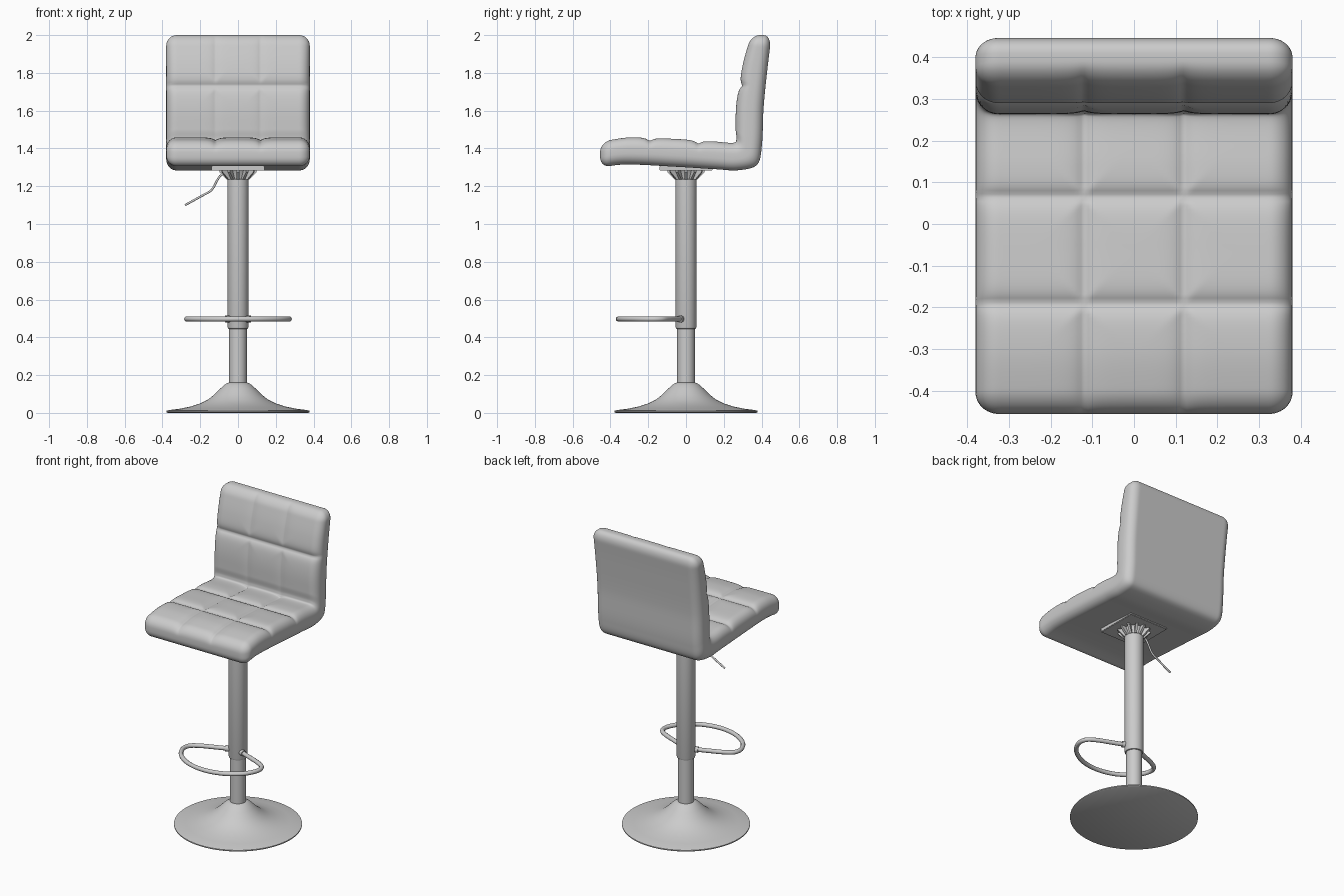
import bpy, bmesh, math
from mathutils import Vector

if "Cube" in bpy.data.objects:
    bpy.data.objects.remove(bpy.data.objects["Cube"])

grey = bpy.data.materials.new("plain grey")
grey.diffuse_color = (0.6, 0.6, 0.6, 1)
grey.use_nodes = True
grey.node_tree.nodes["Principled BSDF"].inputs["Base Color"].default_value = grey.diffuse_color


def finish(name, bm, angle=35):
    bmesh.ops.recalc_face_normals(bm, faces=bm.faces)
    me = bpy.data.meshes.new(name)
    bm.to_mesh(me)
    bm.free()
    me.materials.append(grey)
    ob = bpy.data.objects.new(name, me)
    bpy.context.collection.objects.link(ob)
    bpy.ops.object.select_all(action='DESELECT')
    ob.select_set(True)
    bpy.context.view_layer.objects.active = ob
    bpy.ops.object.shade_smooth_by_angle(angle=math.radians(angle))
    return ob


def smooth_at(knots, s):
    """Cubic interpolation through (s, vector) knots."""
    n = len(knots)
    i = 0
    while i < n - 2 and s > knots[i + 1][0]:
        i += 1

    def slope(k):
        a, b = knots[max(k - 1, 0)], knots[min(k + 1, n - 1)]
        return (b[1] - a[1]) / (b[0] - a[0])
    (s0, p0), (s1, p1) = knots[i], knots[i + 1]
    h = s1 - s0
    t = (s - s0) / h
    return (p0 * (2*t**3 - 3*t*t + 1) + slope(i) * h * (t**3 - 2*t*t + t)
            + p1 * (3*t*t - 2*t**3) + slope(i + 1) * h * (t**3 - t*t))


def lathe(name, profile, seg=64):
    bm = bmesh.new()
    rings = [[bm.verts.new((r * math.cos(2*math.pi*k/seg), r * math.sin(2*math.pi*k/seg), z))
              for k in range(seg)] for r, z in profile]
    for a, b in zip(rings, rings[1:]):
        for k in range(seg):
            bm.faces.new((a[k], a[(k+1) % seg], b[(k+1) % seg], b[k]))
    bm.faces.new(rings[0])
    bm.faces.new(rings[-1])
    return finish(name, bm)


def tube(name, pts, radius, steps=8):
    knots = [(float(i), Vector(p)) for i, p in enumerate(pts)]
    cu = bpy.data.curves.new(name, 'CURVE')
    cu.dimensions = '3D'
    cu.bevel_depth = radius
    cu.bevel_resolution = 3
    cu.use_fill_caps = True
    total = (len(pts) - 1) * steps
    sp = cu.splines.new('POLY')
    sp.points.add(total)
    for i in range(total + 1):
        sp.points[i].co = (*smooth_at(knots, i / steps), 1)
    sp.use_smooth = True
    cu.materials.append(grey)
    ob = bpy.data.objects.new(name, cu)
    bpy.context.collection.objects.link(ob)
    return ob


# Padded seat and back: a rounded slab bent between an inner and an outer side profile
side = [  # s, inner y, inner z, outer y, outer z
    (0.00, -0.455, 1.435, -0.455, 1.300),
    (0.15, -0.30, 1.458, -0.32, 1.315),
    (0.40, -0.05, 1.450, -0.05, 1.303),
    (0.60, 0.14, 1.438, 0.16, 1.290),
    (0.72, 0.25, 1.430, 0.28, 1.285),
    (0.80, 0.267, 1.450, 0.375, 1.312),
    (0.88, 0.263, 1.50, 0.400, 1.40),
    (1.10, 0.268, 1.65, 0.411, 1.62),
    (1.30, 0.302, 1.85, 0.431, 1.82),
    (1.46, 0.345, 2.00, 0.453, 2.00)]
inner = [(k[0], Vector((0, k[1], k[2]))) for k in side]
outer = [(k[0], Vector((0, k[3], k[4]))) for k in side]
HALF = Vector((0.38, 0.73, 0.07))
R = 0.056
NUM = (90, 150, 10)


def crease(d, width):
    return math.exp(-abs(d) / width)


def bend(q):
    core = Vector([max(-(h - R), min(h - R, c)) for c, h in zip(q, HALF)])
    off = q - core
    p = core + off.normalized() * R if off.length > 1e-9 else q
    s = p.y + HALF.y
    a, b = smooth_at(inner, s), smooth_at(outer, s)
    w = (p.z + HALF.z) / (2 * HALF.z)          # 1 on the cushioned side
    pos = b.lerp(a, w)
    # stitched grooves: two along the length, two across the seat, one across the back
    on_seat = s < 0.74
    deep = 0.016 if on_seat else 0.009
    cut = deep * max(crease(p.x - 0.12, 0.02), crease(p.x + 0.12, 0.02))
    if on_seat:
        cut = max(cut, 0.02 * crease(pos.y - 0.065, 0.02), 0.02 * crease(pos.y + 0.19, 0.02))
    else:
        cut = max(cut, 0.02 * crease(pos.z - 1.735, 0.02))
    pos += (b - a).normalized() * cut * max(0, w * 2 - 1)
    return (p.x, pos.y, pos.z)


bm = bmesh.new()
cache = {}


def vert(idx):
    if idx not in cache:
        q = Vector([(2 * i / n - 1) * h for i, n, h in zip(idx, NUM, HALF)])
        cache[idx] = bm.verts.new(bend(q))
    return cache[idx]


for axis in range(3):
    u, v = (axis + 1) % 3, (axis + 2) % 3
    for end in (0, NUM[axis]):
        for i in range(NUM[u]):
            for j in range(NUM[v]):
                quad = []
                for di, dj in ((0, 0), (1, 0), (1, 1), (0, 1)):
                    idx = [0, 0, 0]
                    idx[axis], idx[u], idx[v] = end, i + di, j + dj
                    quad.append(vert(tuple(idx)))
                bm.faces.new(quad)
finish("padded_seat", bm, 80)


# Mounting plate under the seat
def box(name, size, loc, bevel=0.0):
    bm = bmesh.new()
    bmesh.ops.create_cube(bm, size=1)
    for vt in bm.verts:
        vt.co = Vector([c * s + l for c, s, l in zip(vt.co, size, loc)])
    if bevel:
        bmesh.ops.bevel(bm, geom=bm.edges[:], offset=bevel, segments=2, affect='EDGES')
    return finish(name, bm)


box("mounting_plate", (0.28, 0.28, 0.026), (0, 0, 1.295), 0.003)

# Flared hub with ribs
lathe("seat_hub", [(0.05, 1.225), (0.05, 1.245), (0.07, 1.285)])
bm = bmesh.new()
for k in range(12):
    ang = 2 * math.pi * k / 12
    d, n = Vector((math.cos(ang), math.sin(ang), 0)), Vector((-math.sin(ang), math.cos(ang), 0))
    shape = ((0.03, 1.235), (0.06, 1.235), (0.098, 1.275), (0.098, 1.286), (0.03, 1.286))
    f = [[bm.verts.new(d * r + n * t + Vector((0, 0, z))) for r, z in shape]
         for t in (-0.007, 0.007)]
    bm.faces.new(f[0])
    bm.faces.new(f[1])
    for i in range(5):
        j = (i + 1) % 5
        bm.faces.new((f[0][i], f[0][j], f[1][j], f[1][i]))
finish("hub_ribs", bm)

# Telescoping column
lathe("outer_column", [(0.048, 0.445), (0.053, 0.447), (0.056, 0.456), (0.056, 1.235), (0.053, 1.238)])
lathe("inner_column", [(0.047, 0.14), (0.047, 0.46)])

# Trumpet base
base = [(0.372, 0.0), (0.379, 0.004), (0.379, 0.011), (0.365, 0.015), (0.31, 0.022), (0.25, 0.034),
        (0.20, 0.050), (0.16, 0.070), (0.125, 0.097), (0.095, 0.127), (0.075, 0.146),
        (0.06, 0.156), (0.05, 0.160)]
lathe("base", base, 96)

# Looped footrest with its two end sockets
half = [(0.03, -0.02), (0.12, -0.055), (0.21, -0.092), (0.262, -0.13), (0.268, -0.19),
        (0.22, -0.27), (0.12, -0.335)]
loop = half + [(0, -0.358)] + [(-x, y) for x, y in reversed(half)]
tube("footrest", [(x, y, 0.497) for x, y in loop], 0.0135)
for sx, tag in ((1, "right"), (-1, "left")):
    tube("footrest_socket_" + tag, [(sx * 0.03, -0.02, 0.497), (sx * 0.066, -0.034, 0.497)], 0.019, 1)

# Height lever
tube("height_lever", [(-0.04, 0, 1.268), (-0.085, 0, 1.262), (-0.108, 0, 1.235), (-0.14, 0, 1.18),
                      (-0.19, 0, 1.15), (-0.28, 0, 1.10)], 0.006, 5)
